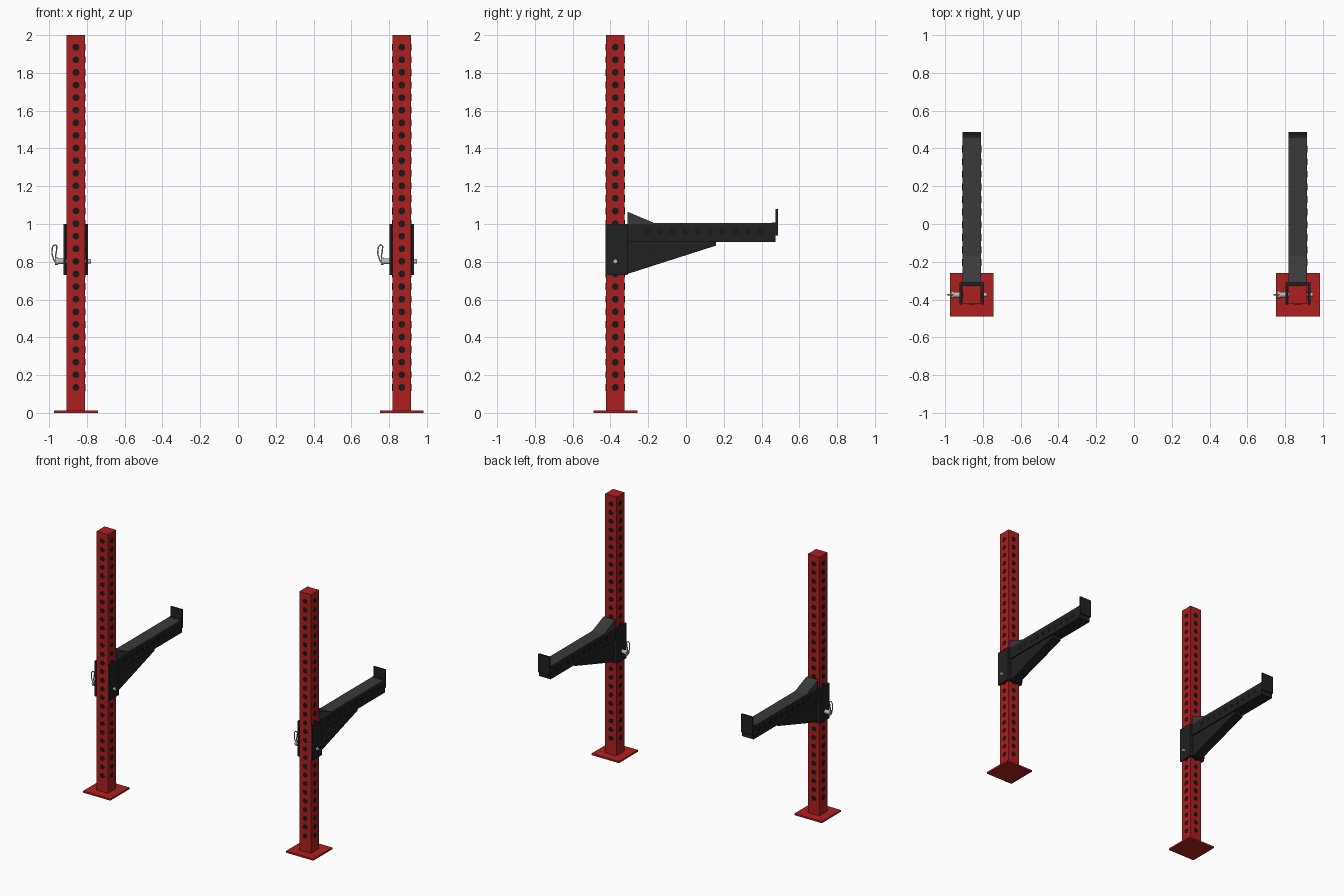
import bpy, bmesh, math
from mathutils import Matrix, Vector

if "Cube" in bpy.data.objects:
    bpy.data.objects.remove(bpy.data.objects["Cube"])


def material(name, rgb):
    m = bpy.data.materials.new(name)
    m.diffuse_color = (*rgb, 1)
    m.use_nodes = True
    m.node_tree.nodes["Principled BSDF"].inputs["Base Color"].default_value = m.diffuse_color
    return m


RED = material("red_paint", (0.42, 0.014, 0.015))
BLACK = material("black_steel", (0.015, 0.015, 0.016))
GREY = material("grey_plastic", (0.042, 0.042, 0.043))
DARK = material("hole_dark", (0.009, 0.009, 0.009))
SILVER = material("silver_metal", (0.5, 0.5, 0.48))

SIDES = {"left": -0.858, "right": 0.867}   # x of each upright
PY = -0.374                                # y of the uprights
H = 0.049                                  # half width of the square tube
PIN_Z = 0.802


def add_box(bm, x0, x1, y0, y1, z0, z1):
    mat = Matrix.Translation(((x0 + x1) / 2, (y0 + y1) / 2, (z0 + z1) / 2))
    bmesh.ops.create_cube(bm, size=1, matrix=mat @ Matrix.Diagonal((x1 - x0, y1 - y0, z1 - z0, 1)))


def add_rod(bm, centre, length, r1, axis, r2=None, seg=16):
    rot = Matrix.Rotation(math.pi / 2, 4, 'Y' if axis == 'x' else 'X')
    bmesh.ops.create_cone(bm, cap_ends=True, segments=seg, radius1=r1, radius2=r2 or r1,
                          depth=length, matrix=Matrix.Translation(centre) @ rot)


def add_prism(bm, yz, half):
    """Extrude a y-z outline across x."""
    face = bm.faces.new([bm.verts.new((-half, y, z)) for y, z in yz])
    ext = bmesh.ops.extrude_face_region(bm, geom=[face])
    bmesh.ops.translate(bm, vec=(2 * half, 0, 0),
                        verts=[v for v in ext["geom"] if isinstance(v, bmesh.types.BMVert)])


def place(name, bm, mat, smooth=False):
    """Finish a part and put one copy on each side."""
    bmesh.ops.recalc_face_normals(bm, faces=bm.faces[:])
    if smooth:
        for f in bm.faces:
            f.smooth = len(f.verts) == 4
        for e in bm.edges:
            e.smooth = len(e.link_faces) == 2 and e.calc_face_angle() < 0.7
    me = bpy.data.meshes.new(name)
    bm.to_mesh(me)
    bm.free()
    me.materials.append(mat)
    for side, x in SIDES.items():
        ob = bpy.data.objects.new(f"{side}_{name}", me)
        ob.location.x = x
        bpy.context.collection.objects.link(ob)


# Upright tube and foot plate
bm = bmesh.new()
add_box(bm, -H, H, PY - H, PY + H, 0.01, 2.0)
place("upright", bm, RED)
bm = bmesh.new()
add_box(bm, -0.116, 0.116, PY - 0.116, PY + 0.116, 0, 0.013)
place("foot_plate", bm, RED)

# Holes through the upright, both ways
bm = bmesh.new()
for i in range(28):
    z = 0.135 + i * 0.0667
    for axis in 'xy':
        add_rod(bm, (0, PY, z), 2 * H + 0.004, 0.018, axis)
place("upright_holes", bm, DARK, True)

# Bracket: two cheeks and a back plate around the upright
bm = bmesh.new()
for s in (-1, 1):
    x0, x1 = sorted((s * 0.052, s * 0.065))
    add_box(bm, x0, x1, PY - 0.051, -0.31, 0.731, 1.0)
add_box(bm, -0.052, 0.052, PY + H + 0.001, -0.31, 0.731, 1.0)
place("bracket", bm, BLACK)

# Safety arm, its lower gusset and its end lip
bm = bmesh.new()
add_box(bm, -H, H, -0.312, 0.475, 0.906, 1.0)
place("arm", bm, BLACK)
bm = bmesh.new()
add_prism(bm, [(-0.312, 0.735), (0.16, 0.886), (0.16, 0.908), (-0.312, 0.908)], 0.038)
place("arm_gusset", bm, BLACK)
bm = bmesh.new()
add_box(bm, -H, H, 0.474, 0.487, 0.94, 1.08)
add_box(bm, -H, H, 0.455, 0.475, 0.999, 1.007)
place("end_lip", bm, BLACK)

# Plastic liner along the arm top, rising in a wedge at the upright
bm = bmesh.new()
add_prism(bm, [(-0.31, 0.999), (0.455, 0.999), (0.455, 1.006), (-0.17, 1.006), (-0.31, 1.065)], H)
place("arm_liner", bm, GREY)

# Holes through the arm
bm = bmesh.new()
for i in range(10):
    add_rod(bm, (0, -0.204 + i * 0.0667, 0.959), 2 * H + 0.004, 0.018, 'x')
place("arm_holes", bm, DARK, True)

# Locking pin: shaft, collar and head
bm = bmesh.new()
add_rod(bm, (-0.01, PY, PIN_Z), 0.18, 0.012, 'x')
add_rod(bm, (-0.08, PY, PIN_Z), 0.034, 0.015, 'x')
add_rod(bm, (-0.103, PY, PIN_Z), 0.014, 0.02, 'x')
place("locking_pin", bm, SILVER, True)

# Wire pull loop on the pin head
loop = [(-0.104, 0.80), (-0.122, 0.825), (-0.126, 0.862), (-0.118, 0.886),
        (-0.106, 0.888), (-0.103, 0.86), (-0.108, 0.828)]
cu = bpy.data.curves.new("pull_loop_path", 'CURVE')
cu.dimensions = '3D'
cu.bevel_depth = 0.0035
cu.bevel_resolution = 2
cu.resolution_u = 5
sp = cu.splines.new('BEZIER')
sp.bezier_points.add(len(loop) - 1)
for p, (x, z) in zip(sp.bezier_points, loop):
    p.co = Vector((x, PY, z))
    p.handle_left_type = p.handle_right_type = 'AUTO'
sp.use_cyclic_u = True
cu.materials.append(SILVER)
for side, x in SIDES.items():
    ob = bpy.data.objects.new(f"{side}_pull_loop", cu)
    ob.location.x = x
    bpy.context.collection.objects.link(ob)
